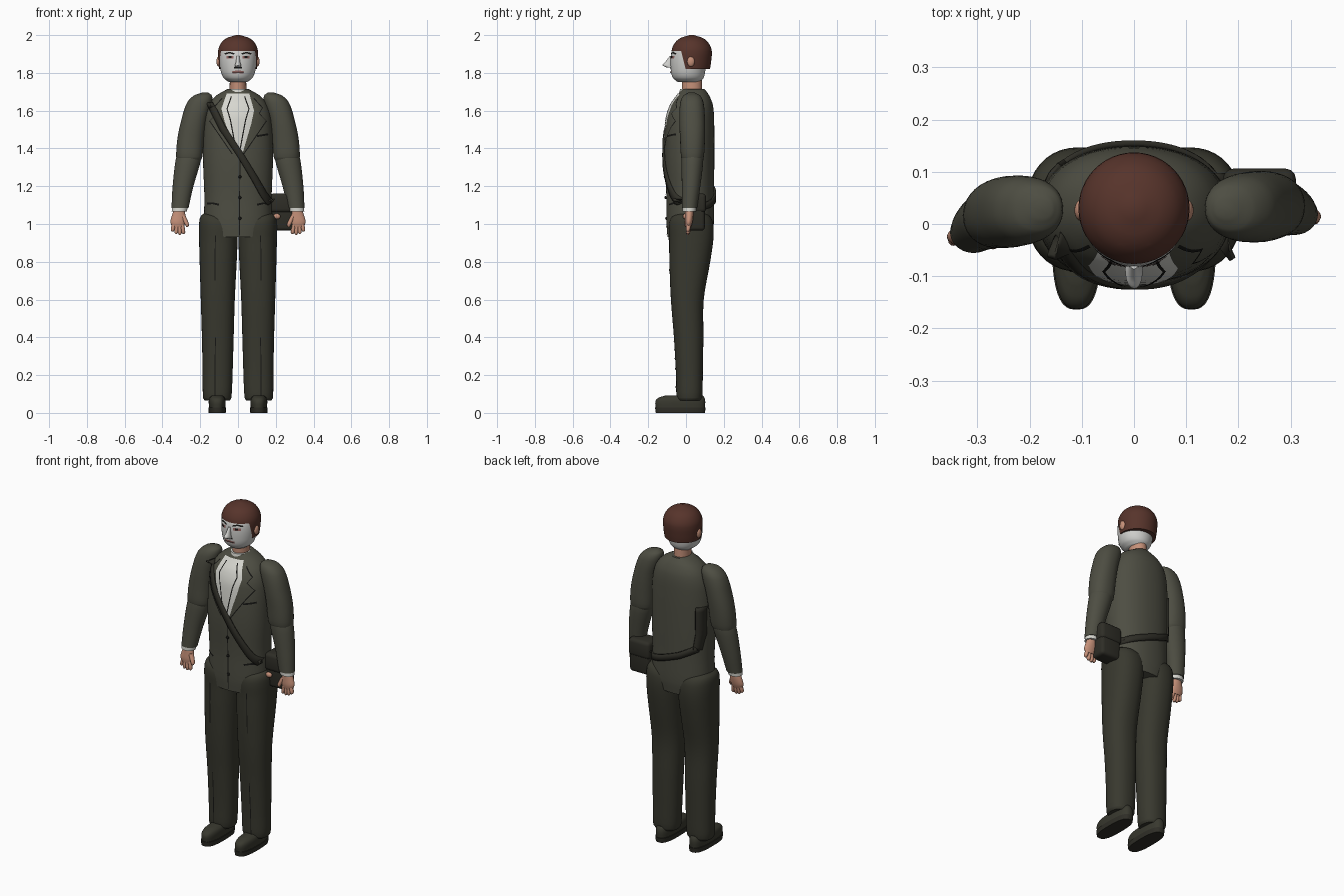
import bpy, bmesh, math
from mathutils import Vector
from mathutils.bvhtree import BVHTree

if "Cube" in bpy.data.objects:
    bpy.data.objects.remove(bpy.data.objects["Cube"], do_unlink=True)


def material(name, *rgb):
    m = bpy.data.materials.new(name)
    m.use_nodes = True
    m.diffuse_color = (*rgb, 1)
    m.node_tree.nodes["Principled BSDF"].inputs["Base Color"].default_value = (*rgb, 1)
    return m


jacket = material("jacket olive grey", .075, .075, .055)
trouser = material("trouser dark olive", .04, .04, .028)
leather = material("leather dark", .028, .027, .02)
hair_brown = material("hair brown", .095, .034, .024)
skin = material("skin", .56, .28, .19)
pale = material("pale face", .62, .62, .6)
white = material("shirt white", .68, .68, .63)
black = material("seam black", .008, .008, .007)
pink = material("lip pink", .3, .13, .12)


def finish(name, bm, mat, closed=True):
    """Turn a bmesh into a smooth object with sharp creases kept."""
    if closed:
        bmesh.ops.recalc_face_normals(bm, faces=bm.faces)
    for f in bm.faces:
        f.smooth = True
    for e in bm.edges:
        e.smooth = e.calc_face_angle(0) < math.radians(42)
    me = bpy.data.meshes.new(name)
    bm.to_mesh(me)
    bm.free()
    me.materials.append(mat)
    ob = bpy.data.objects.new(name, me)
    bpy.context.collection.objects.link(ob)
    return ob


def smooth_keys(keys, steps):
    """Interpolate rings of (z, cx, cy, rx, ry) with a Hermite curve over z."""
    def slope(i, k):
        lo, hi = keys[max(i - 1, 0)], keys[min(i + 1, len(keys) - 1)]
        return (hi[k] - lo[k]) / (hi[0] - lo[0])
    out = []
    for i in range(len(keys) - 1):
        a, b = keys[i], keys[i + 1]
        h = b[0] - a[0]
        for s in range(steps):
            t = s / steps
            u = t * t * (3 - 2 * t)
            ring = [a[0] + h * t]
            for k in range(1, 5):
                bend = h * t * (1 - t) * ((1 - t) * slope(i, k) - t * slope(i + 1, k))
                ring.append(a[k] + (b[k] - a[k]) * u + bend)
            out.append(ring)
    return out + [list(keys[-1])]


def loft_bm(keys, sides=40, power=2.0, steps=4, sx=1, drift=0):
    """Stack superellipse rings; drift leans the part in y below the shoulder."""
    bm = bmesh.new()
    rings = []
    for z, cx, cy, rx, ry in smooth_keys(keys, steps):
        ring = []
        for i in range(sides):
            a = math.tau * i / sides
            c, s = math.cos(a), math.sin(a)
            x = cx + rx * math.copysign(abs(c) ** (2 / power), c)
            y = cy + ry * math.copysign(abs(s) ** (2 / power), s)
            ring.append(bm.verts.new((sx * x, y + drift * (1.7 - z), z)))
        rings.append(ring)
    for lo, hi in zip(rings, rings[1:]):
        for i in range(sides):
            j = (i + 1) % sides
            bm.faces.new((lo[i], lo[j], hi[j], hi[i]))
    bm.faces.new(rings[0])
    bm.faces.new(rings[-1])
    return bm


def loft(name, mat, keys, **options):
    return finish(name, loft_bm(keys, **options), mat)


def ball(name, mat, loc, size):
    bm = bmesh.new()
    bmesh.ops.create_uvsphere(bm, u_segments=20, v_segments=12, radius=1)
    bmesh.ops.scale(bm, vec=size, verts=bm.verts)
    bmesh.ops.translate(bm, vec=loc, verts=bm.verts)
    return finish(name, bm, mat)


def box(name, mat, lo, hi, bevel):
    bm = bmesh.new()
    bmesh.ops.create_cube(bm, size=1)
    lo, hi = Vector(lo), Vector(hi)
    bmesh.ops.scale(bm, vec=hi - lo, verts=bm.verts)
    bmesh.ops.translate(bm, vec=(lo + hi) / 2, verts=bm.verts)
    bmesh.ops.bevel(bm, geom=bm.edges[:], offset=bevel, segments=3, affect='EDGES', profile=.5)
    return finish(name, bm, mat)


def plate(name, mat, target, left, right, lift=.003, side=-1, cols=2, rows=6):
    """Drape a thin sheet between two x-z outlines onto a target, from front or back."""
    me = target.data
    tree = BVHTree.FromPolygons([v.co for v in me.vertices], [p.vertices[:] for p in me.polygons])
    bm = bmesh.new()
    left, right = [Vector(p) for p in left], [Vector(p) for p in right]
    grid = []
    for r in range((len(left) - 1) * rows + 1):
        i = min(r // rows, len(left) - 2)
        t = r / rows - i
        a, b = left[i].lerp(left[i + 1], t), right[i].lerp(right[i + 1], t)
        line_verts = []
        for c in range(cols + 1):
            p = a.lerp(b, c / cols)
            hit = tree.ray_cast(Vector((p.x, side, p.y)), Vector((0, -side, 0)))[0]
            if hit is None:
                hit = tree.find_nearest(Vector((p.x, side * .1, p.y)))[0]
            line_verts.append(bm.verts.new((p.x, hit.y + side * lift, p.y)))
        grid.append(line_verts)
    for u, v in zip(grid, grid[1:]):
        for c in range(cols):
            bm.faces.new((u[c], u[c + 1], v[c + 1], v[c]))
    bm.normal_update()
    if sum(f.normal.y for f in bm.faces) * side < 0:
        bmesh.ops.reverse_faces(bm, faces=bm.faces)
    return finish(name, bm, mat, closed=False)


def line(name, mat, target, points, width=.006, **options):
    pts = [Vector(p) for p in points]
    left, right = [], []
    for i, p in enumerate(pts):
        d = (pts[min(i + 1, len(pts) - 1)] - pts[max(i - 1, 0)]).normalized()
        n = Vector((-d.y, d.x)) * width / 2
        left.append(p + n)
        right.append(p - n)
    return plate(name, mat, target, left, right, **options)


def flip(points, sx):
    return [(sx * x, z) for x, z in points]


# Jacket body, collar and neck
torso = loft("jacket_body", jacket, [
    (.93, 0, .02, .16, .118), (1.0, 0, .022, .178, .125), (1.15, 0, .022, .178, .126),
    (1.35, 0, .018, .185, .132), (1.55, 0, .022, .177, .127), (1.63, 0, .03, .155, .112),
    (1.68, 0, .038, .115, .085), (1.715, 0, .038, .055, .06)], sides=64, power=2.2)
loft("neck", skin, [(1.66, 0, .033, .045, .053), (1.79, 0, .03, .043, .053)])
loft("shirt_collar", white, [(1.68, 0, .025, .062, .062), (1.715, 0, .026, .05, .058)])

# Head, hair and face
head = loft("head", pale, [
    (1.752, 0, .015, .05, .06), (1.775, 0, .012, .078, .082), (1.82, 0, .011, .093, .092),
    (1.9, 0, .016, .097, .095), (1.94, 0, .022, .085, .082), (1.975, 0, .028, .05, .05)], sides=48)
bm = loft_bm([(1.82, 0, .027, .1, .1), (1.86, 0, .029, .104, .104), (1.92, 0, .03, .105, .106),
              (1.96, 0, .03, .088, .088), (1.985, 0, .03, .058, .058), (2, 0, .03, .012, .012)], sides=48)
for co, no in (((0, 0, 1.915), (0, 0, 1)), ((0, -.012, 1.86), (0, 1, .25))):
    bmesh.ops.bisect_plane(bm, geom=bm.verts[:] + bm.edges[:] + bm.faces[:], plane_co=co, plane_no=no)
face_area = [f for f in bm.faces if f.calc_center_median().z < 1.915 and
             (f.calc_center_median() - Vector((0, -.012, 1.86))).dot(Vector((0, 1, .25))) < 0]
bmesh.ops.delete(bm, geom=face_area, context='FACES')
finish("hair", bm, hair_brown)
loft("nose", pale, [(1.828, 0, -.085, .017, .016), (1.84, 0, -.096, .016, .028),
                    (1.86, 0, -.088, .011, .02), (1.89, 0, -.078, .007, .008)], sides=16)
line("nostrils", black, head, [(-.02, 1.826), (.02, 1.826)], .008)
line("lips", pink, head, [(-.03, 1.803), (0, 1.806), (.03, 1.803)], .014)
line("mouth_line", black, head, [(-.032, 1.804), (.032, 1.804)], .004, lift=.005)

# Paired parts
for sx, label, drift in ((1, "left", .018), (-1, "right", -.038)):
    ball(label + "_ear", skin, (sx * .102, .026, 1.86), (.012, .02, .027))
    line(label + "_eye", pink, head, flip([(.024, 1.883), (.062, 1.883)], sx), .015)
    line(label + "_iris", black, head, flip([(.035, 1.884), (.051, 1.884)], sx), .012, lift=.005)
    line(label + "_brow", black, head, flip([(.02, 1.9), (.045, 1.908), (.07, 1.9)], sx), .008)

    # Arm, cuff and hand
    loft(label + "_upper_sleeve", jacket, [
        (1.335, .258, .028, .06, .05), (1.355, .258, .028, .069, .06), (1.45, .25, .03, .071, .066),
        (1.55, .232, .03, .068, .068), (1.64, .205, .03, .066, .062), (1.68, .186, .03, .048, .045),
        (1.695, .175, .03, .018, .018)], power=2.2, sx=sx, drift=drift)
    loft(label + "_lower_sleeve", jacket, [
        (1.085, .307, .008, .045, .04), (1.2, .291, .018, .055, .049), (1.35, .261, .028, .067, .058),
        (1.38, .257, .028, .055, .05)], sx=sx, drift=drift)
    loft(label + "_cuff", white, [(1.065, .311, .006, .04, .035), (1.1, .306, .008, .042, .037)],
         sx=sx, drift=drift)
    loft(label + "_palm", skin, [
        (.985, .318, 0, .03, .014), (1.01, .318, .002, .04, .02), (1.045, .314, .005, .036, .022),
        (1.08, .311, .006, .026, .022)], sx=sx, drift=drift)
    for i in range(4):
        x, drop = .289 + i * .019, (.004, 0, .004, .016)[i]
        loft(f"{label}_finger_{i + 1}", skin, [
            (.943 + drop, x, -.004, .004, .005), (.952 + drop, x, -.003, .01, .011),
            (1.01, .298 + i * .013, .002, .011, .013)], sides=12, sx=sx, drift=drift)
    loft(label + "_thumb", skin, [
        (.985, .269, -.012, .005, .006), (.997, .27, -.01, .011, .012),
        (1.045, .292, .002, .014, .015)], sides=12, sx=sx, drift=drift)

    # Trouser leg and shoe
    leg = loft(label + "_trouser_leg", trouser, [
        (.065, .11, .018, .066, .06), (.08, .11, .018, .075, .068), (.2, .108, .018, .079, .071),
        (.4, .107, .014, .084, .078), (.6, .107, .007, .09, .087), (.8, .105, .02, .098, .108),
        (.92, .104, .028, .102, .117), (1.0, .104, .027, .102, .117), (1.04, .11, .027, .088, .1),
        (1.06, .12, .03, .055, .065)], power=2.25, sx=sx)
    for n, (low, high) in enumerate(((.09, .4), (.7, .94))):
        line(f"{label}_crease_{n + 1}", black, leg, flip([(.122, low), (.12, high)], sx), .005)
    loft(label + "_shoe_sole", leather, [(0, .11, -.03, .045, .13), (.028, .11, -.03, .047, .134)],
         power=2.7, sx=sx)
    loft(label + "_shoe_upper", trouser, [
        (.028, .11, -.03, .043, .13), (.06, .11, -.03, .045, .132), (.08, .11, -.024, .04, .122),
        (.092, .11, -.01, .028, .1)], power=2.6, sx=sx)

    # Jacket seams
    line(label + "_lapel_edge", black, torso, flip(
        [(.085, 1.665), (.13, 1.615), (.112, 1.585), (.15, 1.545), (.03, 1.37)], sx), .005)
    line(label + "_pocket_flap", black, torso, flip([(.1, 1.102), (.135, 1.11), (.165, 1.108)], sx), .01)
    line(label + "_shirt_seam", black, torso, flip(
        [(.035, 1.675), (.058, 1.61), (.04, 1.55), (.012, 1.4)], sx), .006, lift=.007)

# Shirt front, buttons and breast pocket
plate("shirt_front", white, torso, [(-.06, 1.69), (-.088, 1.61), (-.07, 1.54), (0, 1.36)],
      [(.06, 1.69), (.085, 1.6), (.07, 1.53), (.02, 1.36)], lift=.004, cols=10)
line("front_seam", black, torso, [(.01, 1.36), (.008, .94)], .005)
line("breast_pocket", black, torso, [(.1, 1.465), (.16, 1.475)], .01)
for i in range(3):
    ball(f"button_{i + 1}", black, (.01, -.112 + i * .004, 1.25 - i * .11), (.008, .006, .008))

# Shoulder strap and bag
for name, side, path in (
        ("strap_front", -1, [(-.15, 1.64), (-.085, 1.51), (.01, 1.37), (.09, 1.24), (.14, 1.155), (.175, 1.11)]),
        ("strap_back", 1, [(.175, 1.09), (.05, 1.13), (-.06, 1.17), (-.15, 1.215)]),
        ("strap_side", 1, [(-.15, 1.21), (-.163, 1.3), (-.163, 1.46)])):
    strap = line(name, leather, torso, path, .035, lift=.012, side=side)
    solid = strap.modifiers.new("thickness", 'SOLIDIFY')
    solid.thickness = .012
box("bag", leather, (.175, .005, .965), (.305, .1, 1.15), .018)
box("bag_flap", leather, (.17, -.003, 1.06), (.31, .106, 1.162), .02)
ball("bag_clasp", skin, (.205, -.004, 1.04), (.02, .012, .015))
